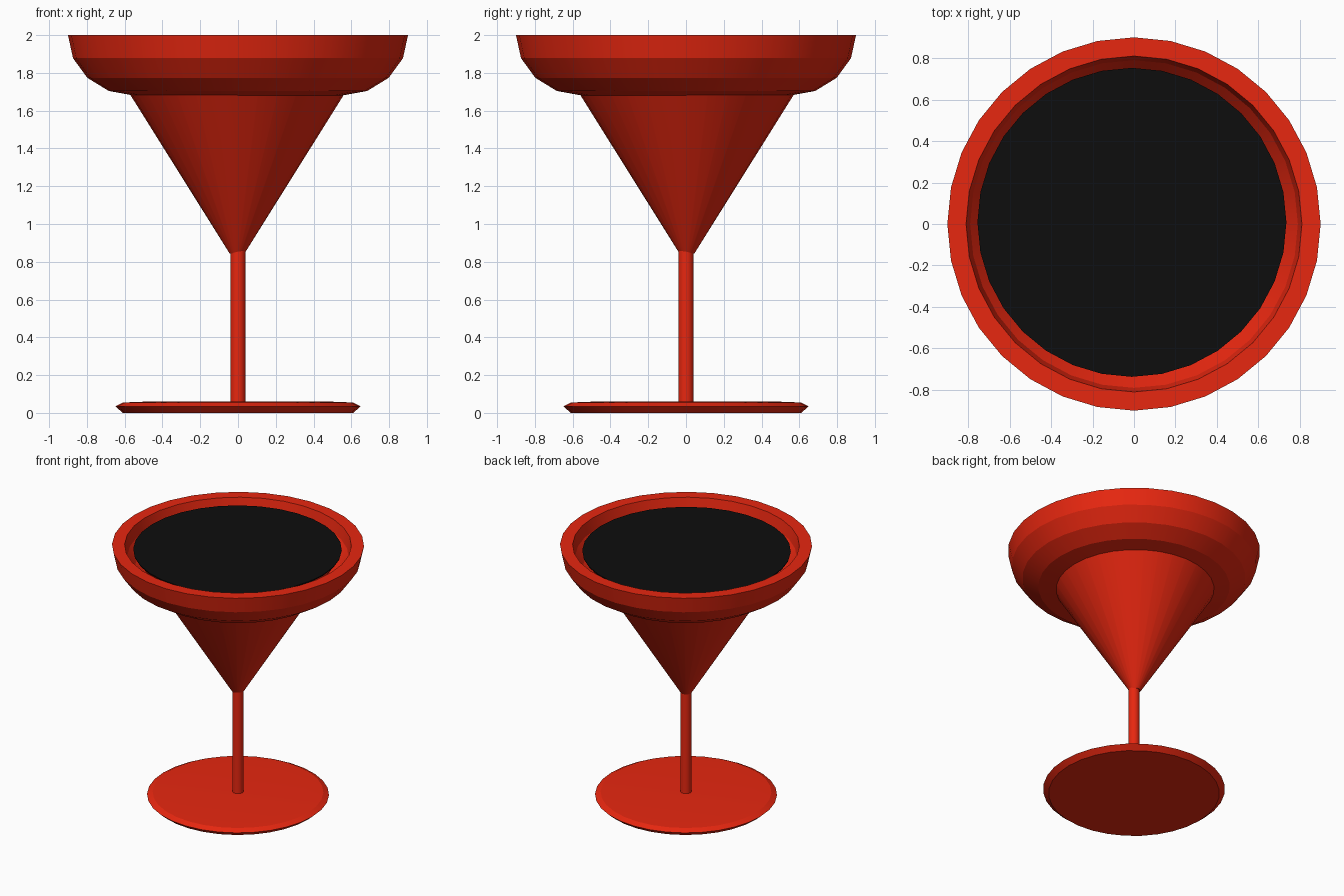
import bpy, bmesh, math

if "Cube" in bpy.data.objects:
    bpy.data.objects.remove(bpy.data.objects["Cube"])

SIDES = 32


def material(name, color):
    mat = bpy.data.materials.new(name)
    mat.diffuse_color = color
    mat.use_nodes = True
    mat.node_tree.nodes["Principled BSDF"].inputs["Base Color"].default_value = mat.diffuse_color
    return mat


RED = material("red", (0.8, 0.02, 0.005, 1))
BLACK = material("black", (0.004, 0.004, 0.004, 1))


def lathe(name, profile, mat, closed=False, cap=True, offset=(0, 0)):
    """Spin a (radius, z) profile round the z axis."""
    bm = bmesh.new()
    rings = []
    for r, z in profile:
        rings.append([bm.verts.new((r * math.cos(2 * math.pi * i / SIDES),
                                    r * math.sin(2 * math.pi * i / SIDES), z))
                      for i in range(SIDES)])
    pairs = list(zip(rings, rings[1:]))
    if closed:
        pairs.append((rings[-1], rings[0]))
    for a, b in pairs:
        for i in range(SIDES):
            j = (i + 1) % SIDES
            bm.faces.new((a[i], a[j], b[j], b[i]))
    if cap and not closed:
        bm.faces.new(rings[0])
        bm.faces.new(rings[-1])
    bmesh.ops.recalc_face_normals(bm, faces=bm.faces)
    mesh = bpy.data.meshes.new(name)
    bm.to_mesh(mesh)
    bm.free()
    mesh.materials.append(mat)
    obj = bpy.data.objects.new(name, mesh)
    obj.location = (*offset, 0)
    bpy.context.collection.objects.link(obj)
    bpy.context.view_layer.objects.active = obj
    for o in bpy.context.selected_objects:
        o.select_set(False)
    obj.select_set(True)
    bpy.ops.object.shade_smooth_by_angle(angle=math.radians(16))
    return obj


def quarter_round(width, top, bottom):
    """Four-segment rounded bottom corner, from the wall down to the floor."""
    return [(0.55 + width * math.cos(a), top - (top - bottom) * math.sin(a))
            for a in (math.radians(22.5 * k) for k in range(5))]


# Foot: thin disc with a pointed edge
lathe("foot", [(0.61, 0), (0.65, 0.035), (0.61, 0.055), (0.48, 0.06)], RED)

# Stem
lathe("stem", [(0.04, 0.03), (0.04, 0.86)], RED)

# Cone under the rim bowl, rising inside it to the drink
lathe("cone", [(0.04, 0.845), (0.735, 1.955)], RED, offset=(-0.005, 0.005))

# Rim bowl: rounded outer wall, matching inner wall, flat lip
outer = quarter_round(0.35, 2.0, 1.68)
inner = quarter_round(0.26, 2.0, 1.77)
lathe("rim_bowl", outer + inner[::-1], RED, closed=True)

# Drink: dark disc on top of the cone
lathe("drink", [(0.742, 1.95), (0.745, 1.96)], BLACK, offset=(-0.01, 0.008))
